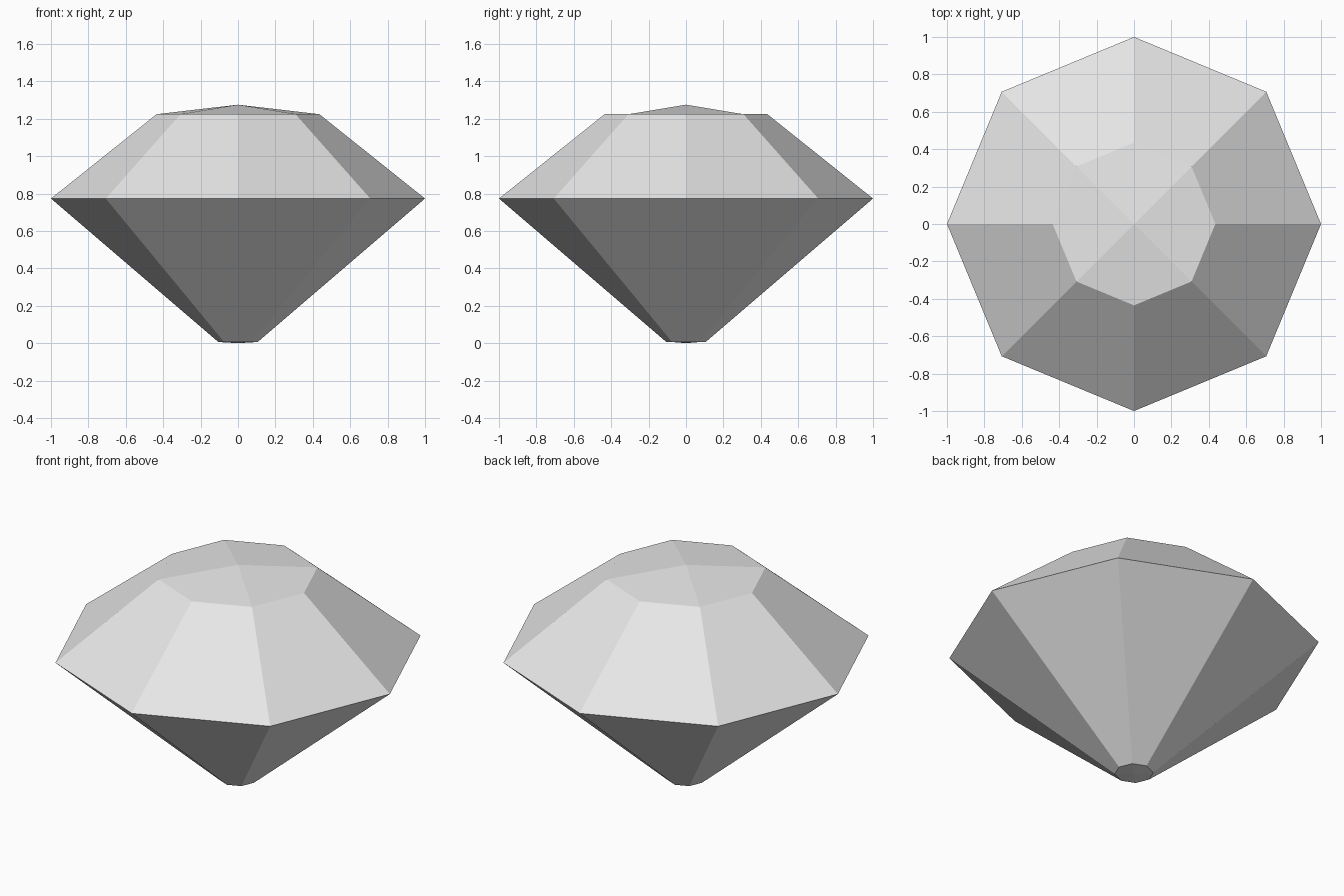
import bpy
import bmesh
from math import cos, sin, tau

SIDES = 8

cube = bpy.data.objects.get("Cube")
if cube:
    bpy.data.objects.remove(cube, do_unlink=True)

# Single stone colour
stone = bpy.data.materials.new("pale_grey")
stone.use_nodes = True
colour = (0.8, 0.8, 0.8, 1)
stone.diffuse_color = colour
stone.node_tree.nodes["Principled BSDF"].inputs["Base Color"].default_value = colour

bm = bmesh.new()


def ring(radius, z):
    return [bm.verts.new((radius * cos(tau * i / SIDES), radius * sin(tau * i / SIDES), z))
            for i in range(SIDES)]


def cap(rim, z):
    """Shallow cap of four kite facets, meeting at a centre point."""
    tip = bm.verts.new((0, 0, z))
    for i in range(1, SIDES, 2):
        a, b, c = (rim[(i + k) % SIDES] for k in range(3))
        # Front and back kites fold across, side kites fold along the middle
        across = abs(b.co.y) > abs(b.co.x)
        bm.faces.new((a, b, c, tip) if across else (tip, a, b, c))


# Culet, girdle and table outlines
rings = [ring(0.105, 0.006), ring(1.0, 0.773), ring(0.435, 1.224)]

# Pavilion and crown facets
for low, high in zip(rings, rings[1:]):
    for i in range(SIDES):
        j = (i + 1) % SIDES
        bm.faces.new((low[i], low[j], high[j], high[i]))

cap(rings[0], 0)
cap(rings[-1], 1.275)
bmesh.ops.recalc_face_normals(bm, faces=bm.faces)

mesh = bpy.data.meshes.new("gemstone")
bm.to_mesh(mesh)
bm.free()
mesh.materials.append(stone)
gem = bpy.data.objects.new("gemstone", mesh)
bpy.context.collection.objects.link(gem)
